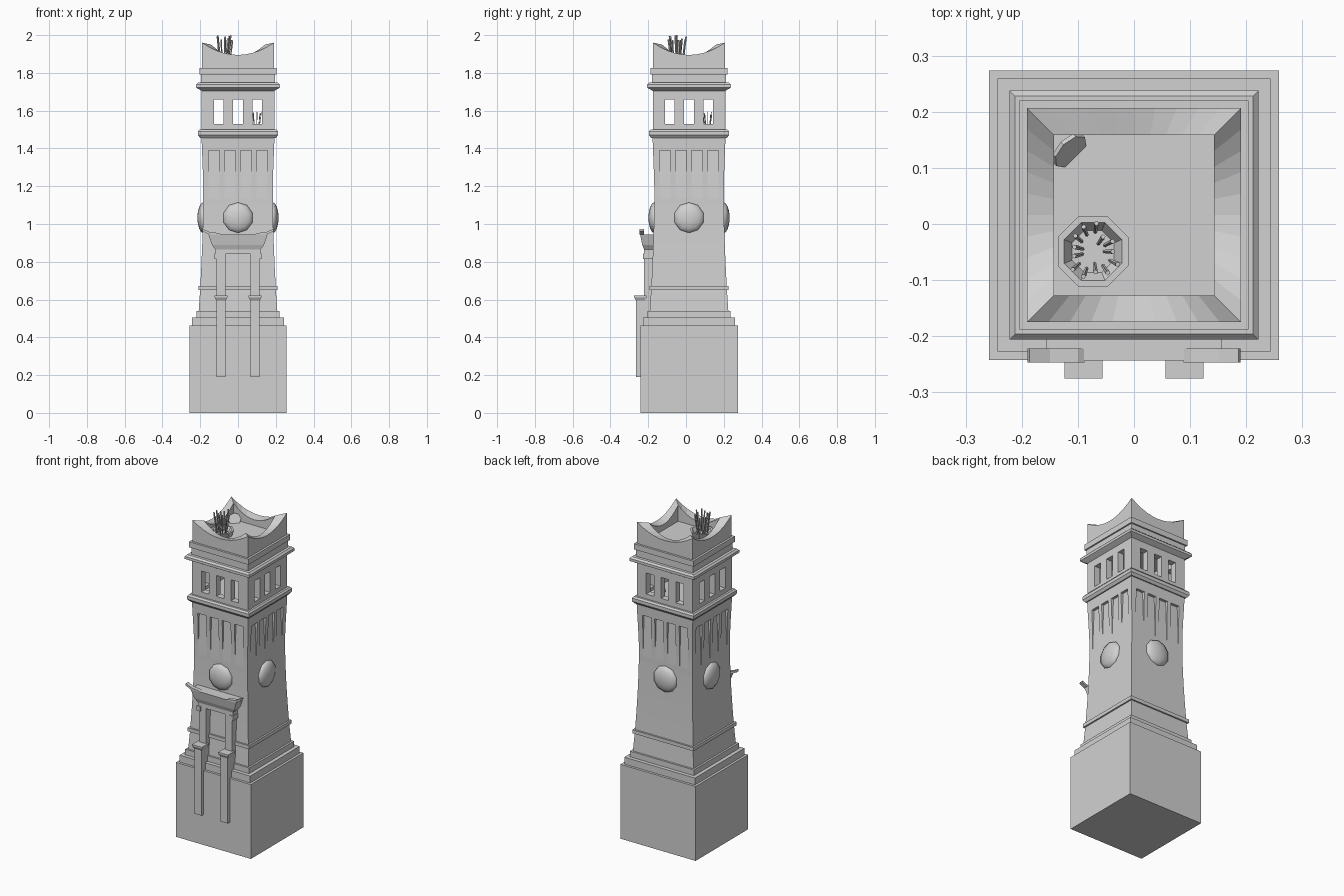
import bpy, bmesh, math, random
from mathutils import Vector, Matrix

if "Cube" in bpy.data.objects:
    bpy.data.objects.remove(bpy.data.objects["Cube"])

random.seed(4)
CY = 0.016  # tower axis in y

stone = bpy.data.materials.new("pale_stone")
stone.use_nodes = True
GREY = (0.64, 0.64, 0.64, 1)
stone.diffuse_color = GREY
stone.node_tree.nodes["Principled BSDF"].inputs["Base Color"].default_value = GREY


def finish(name, bm, fix=True):
    if fix:
        bmesh.ops.recalc_face_normals(bm, faces=bm.faces[:])
    mesh = bpy.data.meshes.new(name)
    bm.to_mesh(mesh)
    bm.free()
    mesh.materials.append(stone)
    obj = bpy.data.objects.new(name, mesh)
    bpy.context.collection.objects.link(obj)
    return obj


def loft(bm, rings):
    """Closed skin through rings of equal point count."""
    loops = [[bm.verts.new(p) for p in r] for r in rings]
    n = len(loops[0])
    for a, b in zip(loops, loops[1:]):
        for i in range(n):
            j = (i + 1) % n
            bm.faces.new((a[i], a[j], b[j], b[i]))
    bm.faces.new(loops[0][::-1])
    bm.faces.new(loops[-1])


def rect(x0, x1, y0, y1, z):
    return [(x0, y0, z), (x1, y0, z), (x1, y1, z), (x0, y1, z)]


def box(bm, x0, x1, y0, y1, z0, z1):
    loft(bm, [rect(x0, x1, y0, y1, z0), rect(x0, x1, y0, y1, z1)])


def square_loft(name, profile):
    """Square tower section from (height, half width) pairs."""
    bm = bmesh.new()
    loft(bm, [rect(-h, h, CY - h, CY + h, z) for z, h in profile])
    return finish(name, bm)


def cut(obj, bm):
    cutter = finish("cutter", bm)
    cutter.hide_render = True
    mod = obj.modifiers.new("cut", "BOOLEAN")
    mod.object, mod.operation, mod.solver, mod.use_self = cutter, "DIFFERENCE", "EXACT", True
    deps = bpy.context.evaluated_depsgraph_get()
    mesh = bpy.data.meshes.new_from_object(obj.evaluated_get(deps))
    obj.modifiers.clear()
    obj.data = mesh
    bpy.data.objects.remove(cutter)


def around(k):
    """Quarter turn about the tower axis."""
    return Matrix.Translation((0, CY, 0)) @ Matrix.Rotation(k * math.pi / 2, 4, "Z")


# Plinth and mouldings
square_loft("plinth", [(0, .258), (.462, .258)])
square_loft("lower_step", [(.462, .243), (.505, .243)])
square_loft("upper_step", [(.505, .22), (.54, .22)])
square_loft("lower_band", [(.65, .21), (.672, .21)])
square_loft("belfry_sill_band", [(1.455, .2), (1.47, .212), (1.49, .212), (1.5, .204)])
square_loft("cornice", [(1.705, .192), (1.715, .21), (1.722, .222), (1.738, .222), (1.748, .212)])
square_loft("attic", [(1.748, .195), (1.792, .195)])
square_loft("attic_band", [(1.792, .204), (1.827, .204)])

# Shaft with fading flutes on each side
shaft = square_loft("shaft", [(.54, .208), (.66, .2), (.78, .194), (.9, .189), (1.0, .186),
                              (1.1, .184), (1.2, .184), (1.3, .187), (1.4, .191), (1.46, .193)])
flutes = bmesh.new()
for k in range(4):
    turn = around(k)
    for i in range(4):
        x = -.126 + i * .084
        wedge = [rect(x - .029, x + .029, -.25, -.187, 1.06),
                 rect(x - .029, x + .029, -.25, -.174, 1.39)]
        loft(flutes, [[turn @ Vector(p) for p in r] for r in wedge])
cut(shaft, flutes)

# Belfry: hollow box with three openings per side
belfry = square_loft("belfry", [(1.495, .192), (1.71, .192)])
openings = bmesh.new()
box(openings, -.152, .152, CY - .152, CY + .152, 1.51, 1.7)
for k in range(2):
    turn = around(k)
    for x in (-.102, 0, .102):
        bar = [rect(x - .026, x + .026, -.3, .3, z) for z in (1.53, 1.66)]
        loft(openings, [[turn @ Vector(p) for p in r] for r in bar])
cut(belfry, openings)

# Parapet: sagging rim rising to four corner points, around a sunken floor
bm = bmesh.new()
OUT, INN, FLOOR, SEG = .191, .143, 1.85, 10
for k in range(4):
    turn = around(k)
    cols = []
    for i in range(SEG + 1):
        t = i / SEG * 2 - 1
        h = 1.895 + .065 * t * t
        pts = [(t * OUT, -OUT, 1.827), (t * OUT, -OUT, h),
               (t * INN, -INN, h - .01), (t * INN, -INN, FLOOR)]
        cols.append([bm.verts.new(turn @ Vector(p)) for p in pts])
    for a, b in zip(cols, cols[1:]):
        for j in range(3):
            bm.faces.new((a[j], b[j], b[j + 1], a[j + 1]))
bm.faces.new([bm.verts.new(p) for p in rect(-INN, INN, CY - INN, CY + INN, FLOOR)])
bmesh.ops.remove_doubles(bm, verts=bm.verts[:], dist=.0005)
finish("parapet", bm, fix=False)

# Domed roundels on each side
for k, side in enumerate(("front", "left", "back", "right")):
    bm = bmesh.new()
    bmesh.ops.create_uvsphere(bm, u_segments=10, v_segments=8, radius=1)
    place = (around(k) @ Matrix.Translation((0, -.183, 1.033))
             @ Matrix.Rotation(math.pi / 2, 4, "X") @ Matrix.Diagonal((.082, .082, .032, 1)))
    bm.transform(place)
    for f in bm.faces:
        f.smooth = True
    finish(side + "_roundel", bm)

# Portal: posts, lintel, flared hood and horns
bm = bmesh.new()
for s in (-1, 1):
    box(bm, *sorted((s * .066, s * .114)), -.222, -.165, .5, .845)
    box(bm, *sorted((s * .1, s * .124)), -.228, -.165, .815, .845)
finish("portal_posts", bm)
bm = bmesh.new()
loft(bm, [rect(-w, w, y, -.165, z) for w, y, z in
          ((.12, -.222, .84), (.12, -.222, .865), (.138, -.232, .89), (.157, -.243, .945))])
finish("portal_hood", bm)
for s, side in ((-1, "right"), (1, "left")):
    bm = bmesh.new()
    outline = [(.088, .944), (.15, .944), (.19, .962), (.186, .974), (.15, .957), (.1, .952)]
    loft(bm, [[(s * x, y, z) for x, z in outline] for y in (-.247, -.222)])
    finish(side + "_horn", bm)

    # Front pilasters with caps
    bm = bmesh.new()
    c = s * .09
    box(bm, c - .024, c + .024, -.264, -.22, .19, .605)
    loft(bm, [rect(c - w, c + w, -.242 - d, -.242 + d, z) for w, d, z in
              ((.025, .023, .595), (.034, .033, .612), (.034, .033, .622))])
    finish(side + "_pilaster", bm)


# Nests: octagonal bowl holding a bundle of sticks
def nest(name, x, y, z, radius, spread, lean, height, count):
    bm = bmesh.new()
    rings = []
    for r, dz in ((.8, 0), (1, .035), (.82, .035), (.6, .012)):
        rings.append([(x + radius * r * math.cos(a), y + radius * r * math.sin(a), z + dz * radius / .068)
                      for a in (math.tau * (i + .5) / 8 for i in range(8))])
    loft(bm, rings)
    finish(name + "_bowl", bm)
    bm = bmesh.new()
    for i in range(count):
        a = math.tau * i / count
        r = spread * random.uniform(.4, 1)
        foot = Vector((x + r * math.cos(a), y + r * math.sin(a), z + .005))
        tip = foot + Vector((lean * math.cos(a), lean * math.sin(a), height * random.uniform(.8, 1)))
        if i == 0:
            tip.z = z + .005 + height
        d = tip - foot
        m = Matrix.Translation((foot + tip) / 2) @ d.to_track_quat("Z", "Y").to_matrix().to_4x4()
        bmesh.ops.create_cone(bm, cap_ends=True, segments=5, radius1=radius * .045,
                              radius2=radius * .065, depth=d.length, matrix=m)
    finish(name + "_sticks", bm)


nest("roof_nest", -.073, -.049, FLOOR, .068, .036, .016, .144, 13)
nest("belfry_nest", .1, .115, 1.51, .036, .018, .01, .08, 8)

# Broken disc leaning in the roof corner
bm = bmesh.new()
tilt = Vector((.6, -.6, .5)).to_track_quat("Z", "Y").to_matrix().to_4x4()
bmesh.ops.create_cone(bm, cap_ends=True, segments=8, radius1=.036, radius2=.036, depth=.008,
                      matrix=Matrix.Translation((-.115, .131, FLOOR + .018)) @ tilt)
finish("leaning_disc", bm)
